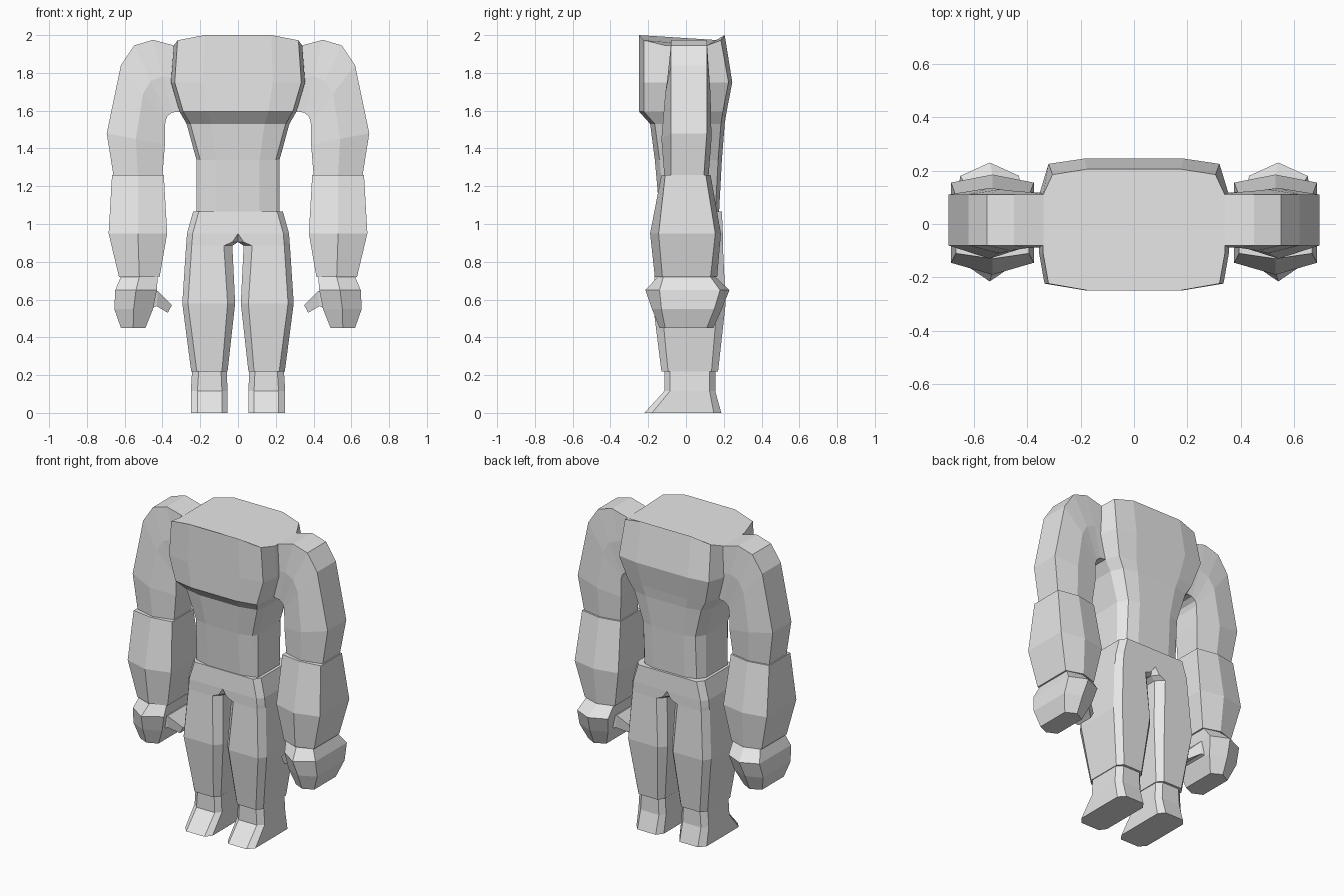
import bpy
import bmesh

grey = bpy.data.materials.new("plain grey")
grey.diffuse_color = (0.8, 0.8, 0.8, 1)


def loft(name, rings, mirror=True, open_centre=False):
    """Skin a list of equal-length point rings, cap both ends, mirror over x."""
    bm = bmesh.new()
    loops = [[bm.verts.new(p) for p in ring] for ring in rings]
    n = len(loops[0])
    for a, b in zip(loops, loops[1:]):
        for i in range(n):
            j = (i + 1) % n
            bm.faces.new((a[i], a[j], b[j], b[i]))
    bm.faces.new(loops[0][::-1])
    bm.faces.new(loops[-1])
    bmesh.ops.recalc_face_normals(bm, faces=bm.faces)
    if open_centre:
        seam = [f for f in bm.faces if all(abs(v.co.x) < 1e-5 for v in f.verts)]
        bmesh.ops.delete(bm, geom=seam, context='FACES')
    mesh = bpy.data.meshes.new(name)
    bm.to_mesh(mesh)
    bm.free()
    mesh.materials.append(grey)
    obj = bpy.data.objects.new(name, mesh)
    bpy.context.collection.objects.link(obj)
    if mirror:
        mod = obj.modifiers.new("mirror", 'MIRROR')
        mod.use_axis[0] = True
        mod.use_clip = True
    return obj


def torso_ring(z, w, front, back, drop=0.0):
    """Twelve-sided chest section; drop lowers the corners and sides."""
    right = [(w * 0.52, front, z), (w - 0.02, front + 0.025, z - drop / 2),
             (w, -0.11, z - drop), (w, 0.11, z - drop),
             (w - 0.035, back - 0.02, z - drop / 2), (w * 0.52, back, z)]
    return right + [(-x, y, h) for x, y, h in reversed(right)]


def hex_ring(inner, outer, flat, mid):
    """Six-sided limb section between an inner and an outer (x, z) point."""
    (xi, zi), (xo, zo) = inner, outer
    xm, zm = (xi + xo) / 2, (zi + zo) / 2
    return [(xi, flat[0], zi), (xm, mid[0], zm), (xo, flat[0], zo),
            (xo, flat[1], zo), (xm, mid[1], zm), (xi, flat[1], zi)]


def oct_ring(z, xi, xo, y0, y1, bi, bo, by):
    """Eight-sided leg section with inner and outer corner bevels."""
    return [(xi + bi, y0, z), (xo - bo, y0, z), (xo, y0 + by, z), (xo, y1 - by, z),
            (xo - bo, y1, z), (xi + bi, y1, z), (xi, y1 - by, z), (xi, y0 + by, z)]


# Chest and waist
loft("torso", [
    torso_ring(1.06, 0.22, -0.14, 0.175),
    torso_ring(1.34, 0.22, -0.165, 0.19),
    torso_ring(1.53, 0.272, -0.19, 0.205),
    torso_ring(1.595, 0.31, -0.248, 0.215),
    torso_ring(1.75, 0.355, -0.248, 0.245),
    torso_ring(2.0, 0.34, -0.248, 0.205, drop=0.055),
], mirror=False)

# Shoulder curving down to the elbow
loft("upper_arm", [
    hex_ring((0.28, 1.60), (0.32, 1.94), (-0.08, 0.11), (-0.085, 0.115)),
    hex_ring((0.35, 1.59), (0.45, 1.975), (-0.08, 0.11), (-0.09, 0.12)),
    hex_ring((0.375, 1.57), (0.55, 1.945), (-0.08, 0.11), (-0.10, 0.125)),
    hex_ring((0.385, 1.54), (0.62, 1.84), (-0.08, 0.11), (-0.11, 0.13)),
    hex_ring((0.387, 1.42), (0.695, 1.48), (-0.08, 0.11), (-0.13, 0.135)),
    hex_ring((0.40, 1.26), (0.66, 1.26), (-0.08, 0.095), (-0.115, 0.12)),
])

# Forearm
loft("forearm", [
    hex_ring((0.393, 1.26), (0.667, 1.26), (-0.11, 0.105), (-0.13, 0.13)),
    hex_ring((0.375, 0.95), (0.685, 0.95), (-0.145, 0.155), (-0.19, 0.185)),
    hex_ring((0.415, 0.72), (0.63, 0.72), (-0.125, 0.13), (-0.165, 0.165)),
])

# Closed hand
loft("hand", [
    hex_ring((0.425, 0.72), (0.62, 0.72), (-0.12, 0.13), (-0.15, 0.155)),
    hex_ring((0.43, 0.65), (0.65, 0.65), (-0.14, 0.18), (-0.215, 0.23)),
    hex_ring((0.45, 0.55), (0.655, 0.55), (-0.13, 0.15), (-0.18, 0.19)),
    hex_ring((0.49, 0.45), (0.62, 0.45), (-0.11, 0.11), (-0.14, 0.145)),
])

# Curled fingertips pointing inward
loft("fingers", [
    [(0.47, -0.12, 0.65), (0.47, 0.12, 0.65), (0.47, 0.11, 0.55), (0.47, -0.11, 0.55)],
    [(0.425, -0.11, 0.645), (0.425, 0.10, 0.645), (0.43, 0.10, 0.565), (0.43, -0.10, 0.565)],
    [(0.35, -0.06, 0.57), (0.35, 0.05, 0.57), (0.372, 0.05, 0.53), (0.372, -0.06, 0.53)],
])

# Hips and legs as one mirrored half
loft("hips_and_legs", [
    oct_ring(0.22, 0.055, 0.248, -0.13, 0.17, 0.03, 0.03, 0.035),
    oct_ring(0.58, 0.015, 0.295, -0.175, 0.21, 0.04, 0.03, 0.045),
    oct_ring(0.885, 0.03, 0.275, -0.155, 0.195, 0.045, 0.03, 0.045),
    oct_ring(0.905, 0.0, 0.273, -0.155, 0.195, 0.03, 0.03, 0.04),
    oct_ring(0.95, 0.0, 0.27, -0.155, 0.195, 0.0, 0.03, 0.04),
    oct_ring(1.065, 0.0, 0.238, -0.145, 0.19, 0.0, 0.03, 0.04),
], open_centre=True)

# Ankle and foot
loft("foot", [
    oct_ring(0.0, 0.055, 0.25, -0.22, 0.187, 0.03, 0.035, 0.04),
    oct_ring(0.115, 0.055, 0.25, -0.115, 0.155, 0.03, 0.035, 0.03),
    oct_ring(0.225, 0.06, 0.243, -0.115, 0.155, 0.03, 0.035, 0.03),
])
